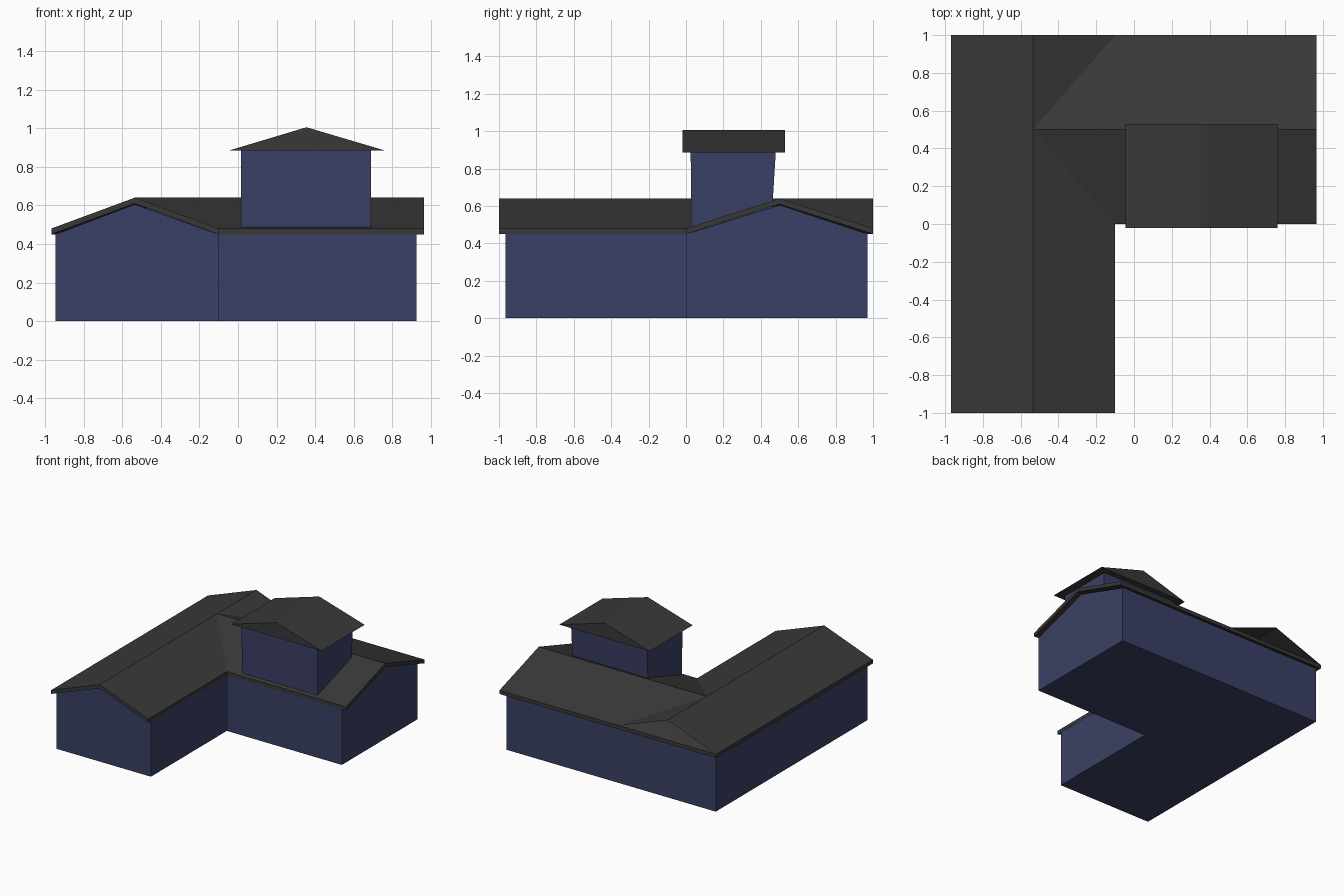
import bpy, bmesh
from mathutils import Vector

if "Cube" in bpy.data.objects:
    bpy.data.objects.remove(bpy.data.objects["Cube"])


def material(name, rgb):
    m = bpy.data.materials.new(name)
    m.diffuse_color = (*rgb, 1)
    m.use_nodes = True
    m.node_tree.nodes["Principled BSDF"].inputs["Base Color"].default_value = m.diffuse_color
    return m


BLUE = material("navy_wall", (0.042, 0.051, 0.13))
GREY = material("charcoal_roof", (0.04, 0.04, 0.04))


def build(name, verts, faces, mat, extrude=None):
    """Make faces and, if asked, sweep them along a vector into a closed solid."""
    bm = bmesh.new()
    vs = [bm.verts.new(v) for v in verts]
    for f in faces:
        bm.faces.new([vs[i] for i in f])
    if extrude:
        res = bmesh.ops.extrude_face_region(bm, geom=bm.faces[:], use_keep_orig=True)
        moved = [g for g in res["geom"] if isinstance(g, bmesh.types.BMVert)]
        bmesh.ops.translate(bm, verts=moved, vec=Vector(extrude))
        bmesh.ops.recalc_face_normals(bm, faces=bm.faces[:])
    me = bpy.data.meshes.new(name)
    bm.to_mesh(me)
    bm.free()
    me.materials.append(mat)
    ob = bpy.data.objects.new(name, me)
    bpy.context.collection.objects.link(ob)
    return ob


def prism(name, pts, mat, extrude):
    return build(name, pts, [range(len(pts))], mat, extrude)


EAVE, RIDGE, THICK = 0.48, 0.64, 0.03

# L-shaped wall block
plan = [(-0.945, -0.965), (-0.102, -0.965), (-0.102, 0.003),
        (0.925, 0.003), (0.925, 0.97), (-0.945, 0.97)]
prism("walls", [(x, y, 0) for x, y in plan], BLUE, (0, 0, 0.455))

# gable wall tops under the two open roof ends
prism("front_gable_wall", [(-0.945, -0.965, 0.45), (-0.102, -0.965, 0.45),
                           (-0.535, -0.965, 0.605)], BLUE, (0, 1.4, 0))
prism("right_gable_wall", [(0.925, 0.003, 0.45), (0.925, 0.97, 0.45),
                           (0.925, 0.5, 0.605)], BLUE, (-1.4, 0, 0))

# main roof slab over both wings
roof = [(-0.968, -1, EAVE), (-0.535, -1, RIDGE), (-0.10, -1, EAVE), (-0.10, 0, EAVE),
        (0.965, 0, EAVE), (0.965, 0.5, RIDGE), (0.965, 1, EAVE), (-0.968, 1, EAVE),
        (-0.535, 0.5, RIDGE)]
build("main_roof", roof, [(0, 1, 8, 7), (1, 2, 3, 8), (3, 4, 5, 8), (5, 6, 7, 8)],
      GREY, (0, 0, -THICK))

# ridge carried through to the back edge as a thin gable
build("back_gable_roof", [(-0.535, 0.5, RIDGE), (-0.535, 1, RIDGE),
                          (-0.968, 1, EAVE), (-0.10, 1, EAVE)],
      [(0, 1, 2), (0, 3, 1)], GREY)

# upper tower, back wall leaning slightly
prism("tower_walls", [(0.015, 0.028, 0.482), (0.015, 0.455, 0.482),
                      (0.015, 0.48, 0.89), (0.015, 0.025, 0.89)], BLUE, (0.675, 0, 0))

# tower roof, solid gable block
prism("tower_roof", [(-0.045, -0.02, 0.885), (0.76, -0.02, 0.885),
                     (0.355, -0.02, 1.005)], GREY, (0, 0.55, 0))
